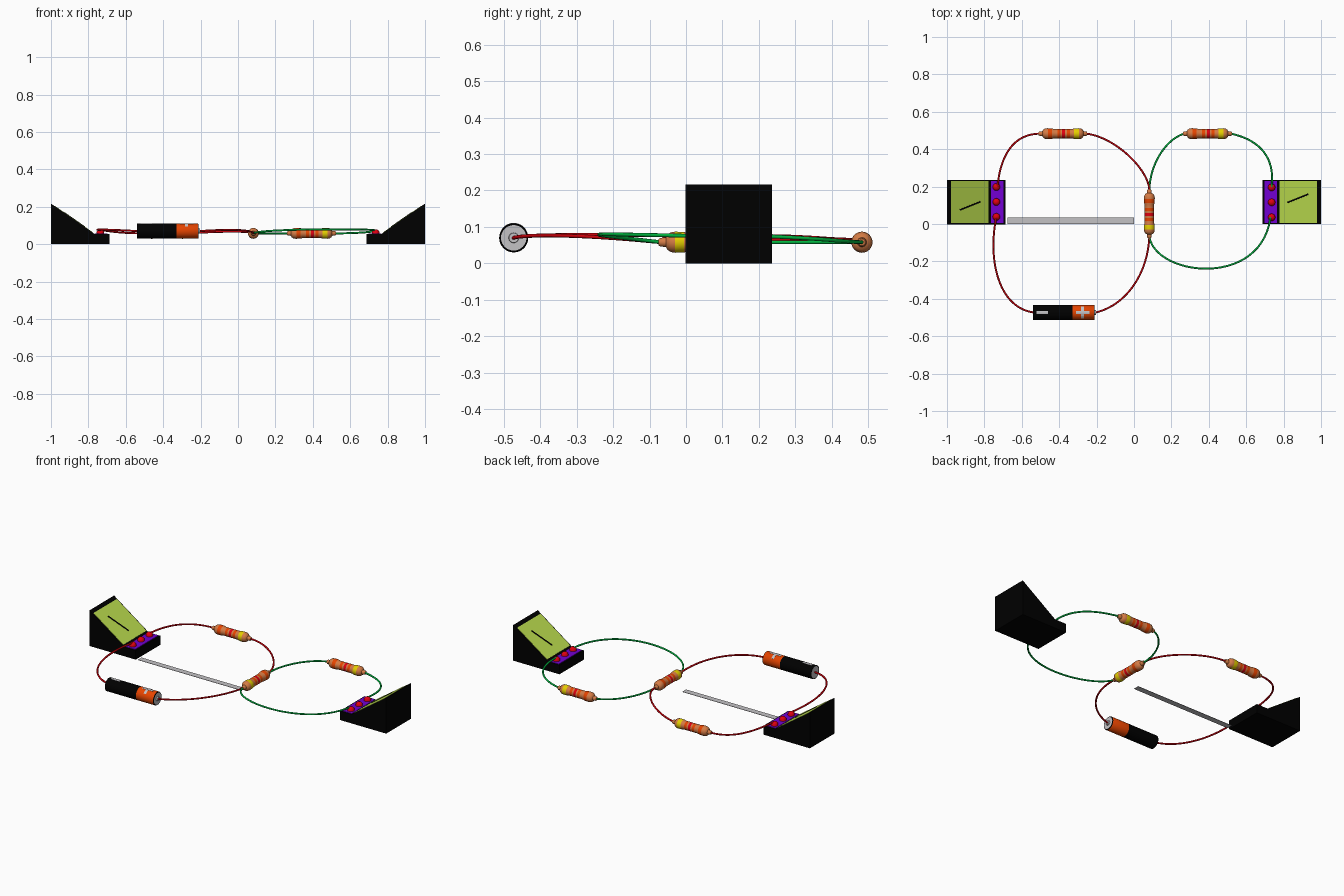
import bpy, bmesh, math
from mathutils import Vector, Matrix

if "Cube" in bpy.data.objects:
    bpy.data.objects.remove(bpy.data.objects["Cube"])

COLOURS = {
    "black": (0.0, 0.0, 0.0), "screen_green": (0.50, 0.72, 0.075),
    "purple": (0.17, 0.0, 0.65), "red": (0.75, 0.0, 0.005),
    "copper": (0.66, 0.20, 0.06), "orange": (0.88, 0.065, 0.0),
    "yellow": (0.78, 0.62, 0.0), "grey": (0.55, 0.54, 0.56),
    "wire_red": (0.60, 0.0, 0.003), "wire_green": (0.0, 0.46, 0.05),
}
MATS = {}
for n, c in COLOURS.items():
    MATS[n] = bpy.data.materials.new(n)
    MATS[n].diffuse_color = (*c, 1)


def finish(name, bm, colours, smooth=False):
    bmesh.ops.recalc_face_normals(bm, faces=bm.faces)
    me = bpy.data.meshes.new(name)
    bm.to_mesh(me)
    bm.free()
    ob = bpy.data.objects.new(name, me)
    bpy.context.collection.objects.link(ob)
    for c in colours:
        me.materials.append(MATS[c])
    if smooth:
        bpy.ops.object.select_all(action='DESELECT')
        bpy.context.view_layer.objects.active = ob
        ob.select_set(True)
        bpy.ops.object.shade_smooth_by_angle(angle=math.radians(40))
    return ob


def prism(name, pts, offset, colour, m=Matrix()):
    """Extrude a flat polygon by an offset vector."""
    bm = bmesh.new()
    face = bm.faces.new([bm.verts.new(p) for p in pts])
    new = bmesh.ops.extrude_face_region(bm, geom=[face])["geom"]
    bmesh.ops.translate(bm, vec=Vector(offset),
                        verts=[v for v in new if isinstance(v, bmesh.types.BMVert)])
    # the source face stays as the far cap
    bm.transform(m)
    return finish(name, bm, [colour])


def revolve(name, profile, m, sides=32):
    """Turn (offset, radius, colour of next ring) around local x."""
    colours = sorted({p[2] for p in profile})
    bm = bmesh.new()
    rings = []
    for t, r, _ in profile:
        k = sides if r > 0 else 1
        rings.append([bm.verts.new((t, r * math.cos(2 * math.pi * i / sides),
                                    r * math.sin(2 * math.pi * i / sides))) for i in range(k)])
    for a, b, p in zip(rings, rings[1:], profile):
        for i in range(sides):
            j = (i + 1) % sides
            q = [a[i % len(a)], a[j % len(a)], b[j % len(b)], b[i % len(b)]]
            f = bm.faces.new(list(dict.fromkeys(q)))
            f.material_index = colours.index(p[2])
    bm.transform(m)
    return finish(name, bm, colours, True)


# meters: wedge case, screen, needle, terminal plate and knobs
X0, Z0, X1, Z1 = -1.0, 0.217, -0.767, 0.055
NORMAL = Vector((Z0 - Z1, 0, X0 - X1)).normalized() * -1
NORMAL = Vector((abs(NORMAL.x), 0, abs(NORMAL.z)))


def on_slope(x, y, lift=0.0):
    z = Z0 + (x - X0) / (X1 - X0) * (Z1 - Z0)
    return Vector((x, y, z)) + NORMAL * lift


def meter(side, m):
    prism(side + "_meter_case", [(X0, -0.002, 0), (-0.688, -0.002, 0), (-0.688, -0.002, Z1),
          (X1, -0.002, Z1), (X0, -0.002, Z0)], (0, 0.237, 0), "black", m)
    prism(side + "_meter_screen", [on_slope(x, y) for x, y in
          ((-0.979, 0.005), (-0.778, 0.005), (-0.778, 0.229), (-0.979, 0.229))],
          NORMAL * 0.002, "screen_green", m)
    a, b = Vector((-0.932, 0.075)), Vector((-0.822, 0.119))
    w = Vector((a.y - b.y, b.x - a.x)).normalized() * 0.004
    prism(side + "_meter_needle", [on_slope(p.x, p.y, 0.002) for p in (a - w, b - w, b + w, a + w)],
          NORMAL * 0.002, "black", m)
    prism(side + "_terminal_plate", [(-0.764, 0.005, Z1), (-0.697, 0.005, Z1),
          (-0.697, 0.229, Z1), (-0.764, 0.229, Z1)], (0, 0, 0.003), "purple", m)
    for i, y in enumerate((0.038, 0.118, 0.198)):
        revolve(f"{side}_knob_{i + 1}", [(0, 0, "red"), (0, 0.02, "red"), (0.012, 0.019, "red"),
                (0.02, 0.012, "red"), (0.023, 0, "red")],
                m @ Matrix.Translation((-0.736, y, 0.057)) @ Matrix.Rotation(-math.pi / 2, 4, 'Y'), 16)


meter("left", Matrix())
meter("right", Matrix.Translation((0, 0.234, 0)) @ Matrix.Rotation(math.pi, 4, 'Z'))

# resistors: dog-bone body with colour bands
C = "copper"
RES = [(-0.13, 0, C), (-0.13, 0.009, C), (-0.125, 0.012, C), (-0.11, 0.013, C), (-0.106, 0.021, C),
       (-0.097, 0.027, C), (-0.085, 0.029, C), (-0.08, 0.029, "orange"), (-0.058, 0.028, C),
       (-0.048, 0.025, C), (-0.03, 0.025, "orange"), (-0.014, 0.025, C), (-0.004, 0.025, "red"),
       (0.012, 0.025, C), (0.022, 0.025, "orange"), (0.038, 0.025, C), (0.048, 0.025, C),
       (0.06, 0.028, "yellow"), (0.085, 0.029, C), (0.097, 0.027, C), (0.106, 0.021, C),
       (0.11, 0.013, C), (0.125, 0.012, C), (0.13, 0.009, C), (0.13, 0, C)]
for name, x, y, ang in (("left", -0.38, 0.483, 0), ("right", 0.393, 0.483, 0), ("middle", 0.082, 0.055, -90)):
    revolve(name + "_resistor", RES,
            Matrix.Translation((x, y, 0.058)) @ Matrix.Rotation(math.radians(ang), 4, 'Z'))

# battery with end caps and curved polarity marks
BX, BY, BZ, BR = -0.374, -0.473, 0.07, 0.04
revolve("battery", [(-0.165, 0, "grey"), (-0.165, 0.035, "black"), (-0.165, BR, "black"),
        (0.045, BR, "orange"), (0.16, BR, "black"), (0.163, 0.038, "black"), (0.163, 0.035, "grey"),
        (0.163, 0.014, "grey"), (0.170, 0.013, "grey"), (0.170, 0, "grey")],
        Matrix.Translation((BX, BY, BZ)))


def mark(name, x, half_x, half_y):
    """Thin strip wrapped over the top of the battery."""
    bm = bmesh.new()
    rows, n = [], 8
    for i in range(n + 1):
        a = math.asin(half_y / BR) * (2 * i / n - 1)
        rows.append([bm.verts.new((x + sx * half_x, BY + r * math.sin(a), BZ + r * math.cos(a)))
                     for r, sx in ((BR - 0.002, -1), (BR + 0.001, -1), (BR + 0.001, 1), (BR - 0.002, 1))])
    for a, b in zip(rows, rows[1:]):
        for k in range(4):
            bm.faces.new((a[k], a[(k + 1) % 4], b[(k + 1) % 4], b[k]))
    bm.faces.new(rows[0])
    bm.faces.new(rows[-1])
    finish(name, bm, ["grey"])


mark("plus_mark_across", -0.275, 0.008, 0.032)
mark("plus_mark_along", -0.275, 0.036, 0.008)
mark("minus_mark", -0.491, 0.03, 0.008)

# flat grey strip on the ground
prism("ground_strip", [(-0.675, 0, 0), (0, 0, 0), (0, 0.036, 0), (-0.675, 0.036, 0)], (0, 0, 0.002), "grey")


# wires: start, two handles, end
def wire(name, colour, p0, h0, h1, p1):
    cu = bpy.data.curves.new(name, 'CURVE')
    cu.dimensions = '3D'
    cu.bevel_depth, cu.bevel_resolution, cu.resolution_u = 0.0052, 2, 28
    cu.use_fill_caps = True
    sp = cu.splines.new('BEZIER')
    sp.bezier_points.add(1)
    a, b = sp.bezier_points
    for q in (a, b):
        q.handle_left_type = q.handle_right_type = 'FREE'
    p0, h0, h1, p1 = map(Vector, (p0, h0, h1, p1))
    a.co, a.handle_right, a.handle_left = p0, h0, 2 * p0 - h0
    b.co, b.handle_left, b.handle_right = p1, h1, 2 * p1 - h1
    cu.materials.append(MATS[colour])
    ob = bpy.data.objects.new(name, cu)
    bpy.context.collection.objects.link(ob)
    bpy.ops.object.select_all(action='DESELECT')
    bpy.context.view_layer.objects.active = ob
    ob.select_set(True)
    bpy.ops.object.convert(target='MESH')


R, G, L, H = "wire_red", "wire_green", 0.058, 0.075
wire("red_wire_meter_to_resistor", R, (-.73, .198, H), (-.715, .36, H), (-.65, .483, L), (-.5, .483, L))
wire("red_wire_resistor_to_middle", R, (-.255, .483, L), (-.1, .465, .07), (.08, .29, .07), (.082, .18, L))
wire("red_wire_middle_to_battery", R, (.082, -.07, L), (.07, -.29, .08), (-.06, -.44, .08), (-.205, BY, BZ))
wire("red_wire_battery_to_meter", R, (-.535, BY, BZ), (-.72, -.45, .08), (-.785, -.2, .08), (-.736, .038, H))
wire("green_wire_middle_to_resistor", G, (.082, .18, L), (.085, .33, L), (.18, .46, L), (.27, .483, L))
wire("green_wire_resistor_to_meter", G, (.518, .483, L), (.67, .45, L), (.755, .36, .07), (.736, .197, H))
wire("green_wire_middle_to_meter", G, (.082, -.07, L), (.12, -.28, .083), (.68, -.345, .083), (.73, .037, H))

for m in bpy.data.materials:
    if m.users and not m.is_grease_pencil:
        m.use_nodes = True
        m.node_tree.nodes["Principled BSDF"].inputs["Base Color"].default_value = m.diffuse_color
